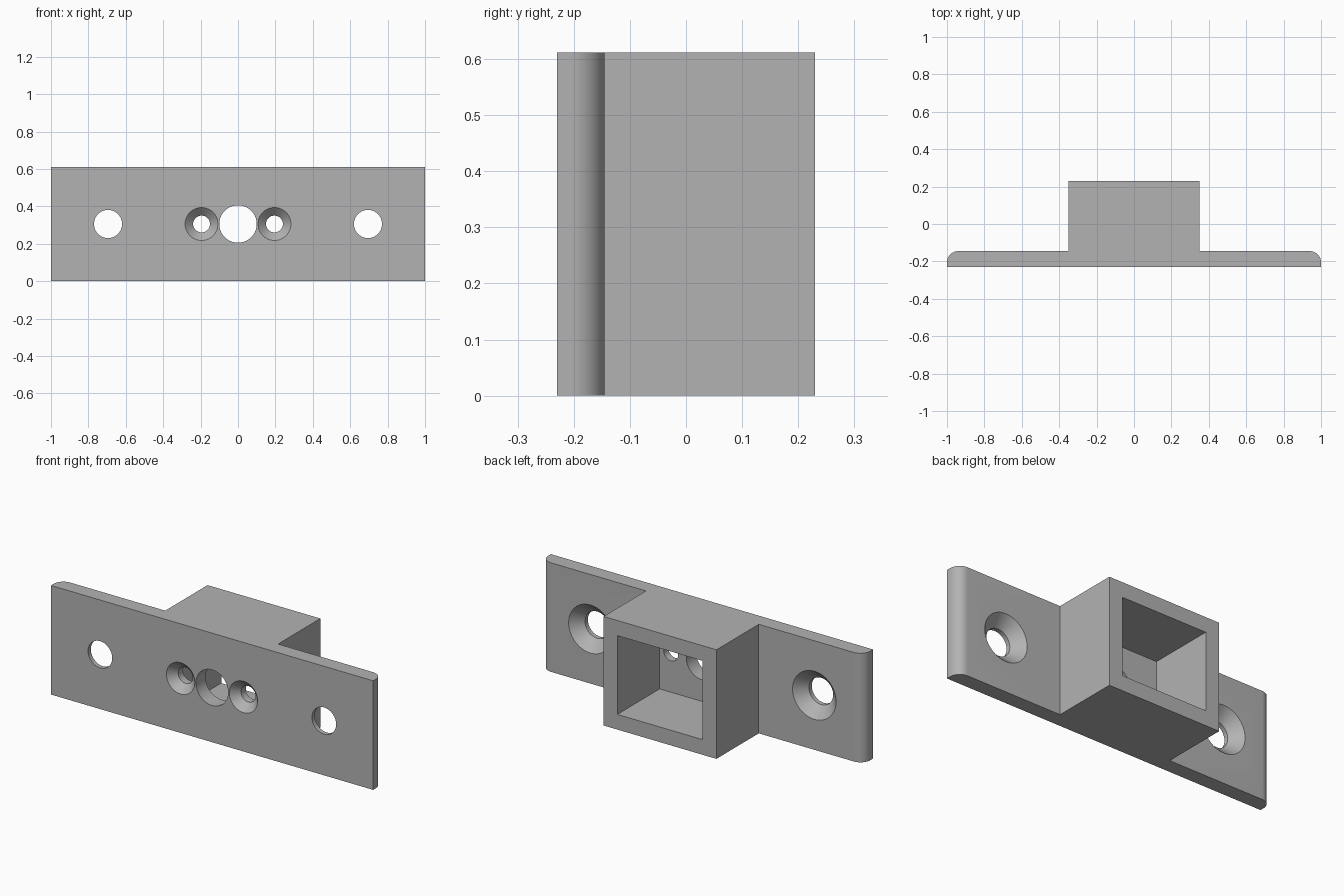
import bpy
import bmesh
from math import cos, sin, pi, radians

cube = bpy.data.objects.get("Cube")
if cube:
    bpy.data.objects.remove(cube, do_unlink=True)

HEIGHT = 0.612
MID = HEIGHT / 2
FRONT, PLATE_BACK, BACK = -0.23, -0.145, 0.23
SOCKET_HALF, WALL = 0.35, 0.085
EDGE_R = 0.06

grey = bpy.data.materials.new("grey")
grey.use_nodes = True
colour = (0.45, 0.45, 0.45, 1)
grey.diffuse_color = colour
grey.node_tree.nodes["Principled BSDF"].inputs["Base Color"].default_value = colour


def make_object(name, bm):
    bmesh.ops.recalc_face_normals(bm, faces=bm.faces)
    mesh = bpy.data.meshes.new(name)
    bm.to_mesh(mesh)
    bm.free()
    mesh.materials.append(grey)
    obj = bpy.data.objects.new(name, mesh)
    bpy.context.collection.objects.link(obj)
    return obj


def extrude_profile(name, points, z0, z1):
    bm = bmesh.new()
    face = bm.faces.new([bm.verts.new((x, y, z0)) for x, y in points])
    result = bmesh.ops.extrude_face_region(bm, geom=[face])
    verts = [v for v in result["geom"] if isinstance(v, bmesh.types.BMVert)]
    bmesh.ops.translate(bm, verts=verts, vec=(0, 0, z1 - z0))
    return make_object(name, bm)


def hole_cutter(name, x, stations, sides=64):
    """Round cutter along y from (y, radius) stations."""
    bm = bmesh.new()
    rings = []
    for y, r in stations:
        angles = [2 * pi * i / sides for i in range(sides)]
        rings.append([bm.verts.new((x + r * cos(a), y, MID + r * sin(a))) for a in angles])
    for a, b in zip(rings, rings[1:]):
        for i in range(sides):
            j = (i + 1) % sides
            bm.faces.new((a[i], a[j], b[j], b[i]))
    bm.faces.new(rings[0])
    bm.faces.new(rings[-1])
    return make_object(name, bm)


# Bracket outline: flange plate with rounded rear ends, and the socket block
half = [(1, FRONT)]
for i in range(13):
    a = pi / 2 * i / 12
    half.append((1 - EDGE_R + EDGE_R * cos(a), PLATE_BACK - EDGE_R + EDGE_R * sin(a)))
half += [(SOCKET_HALF, PLATE_BACK), (SOCKET_HALF, BACK)]
outline = half + [(-x, y) for x, y in reversed(half)]
bracket = extrude_profile("mounting_bracket", outline, 0, HEIGHT)

# Square socket, open to the back
inner = SOCKET_HALF - WALL
pocket = [(-inner, PLATE_BACK), (inner, PLATE_BACK), (inner, BACK + 0.1), (-inner, BACK + 0.1)]
cutters = [extrude_profile("socket_cutter", pocket, WALL, HEIGHT - WALL)]

# Centre hole, front-countersunk pilot holes, back-countersunk flange holes
PAST = 0.02
cutters.append(hole_cutter("centre_hole_cutter", 0,
                           [(FRONT - PAST, 0.1), (PLATE_BACK + PAST, 0.1)]))
for side, label in ((1, "left"), (-1, "right")):
    cutters.append(hole_cutter(label + "_pilot_cutter", side * 0.195, [
        (FRONT - PAST, 0.088 + PAST), (FRONT + 0.043, 0.045), (PLATE_BACK + PAST, 0.045)]))
    cutters.append(hole_cutter(label + "_flange_cutter", side * 0.695, [
        (FRONT - PAST, 0.075), (FRONT + 0.025, 0.075), (PLATE_BACK + PAST, 0.135 + PAST)]))

bpy.ops.object.select_all(action="DESELECT")
bpy.context.view_layer.objects.active = bracket
bracket.select_set(True)
for cutter in cutters:
    cutter.hide_render = True
    mod = bracket.modifiers.new(cutter.name, "BOOLEAN")
    mod.operation = "DIFFERENCE"
    mod.solver = "EXACT"
    mod.object = cutter
    bpy.ops.object.modifier_apply(modifier=mod.name)
    bpy.data.objects.remove(cutter, do_unlink=True)

bpy.ops.object.shade_smooth_by_angle(angle=radians(30))
